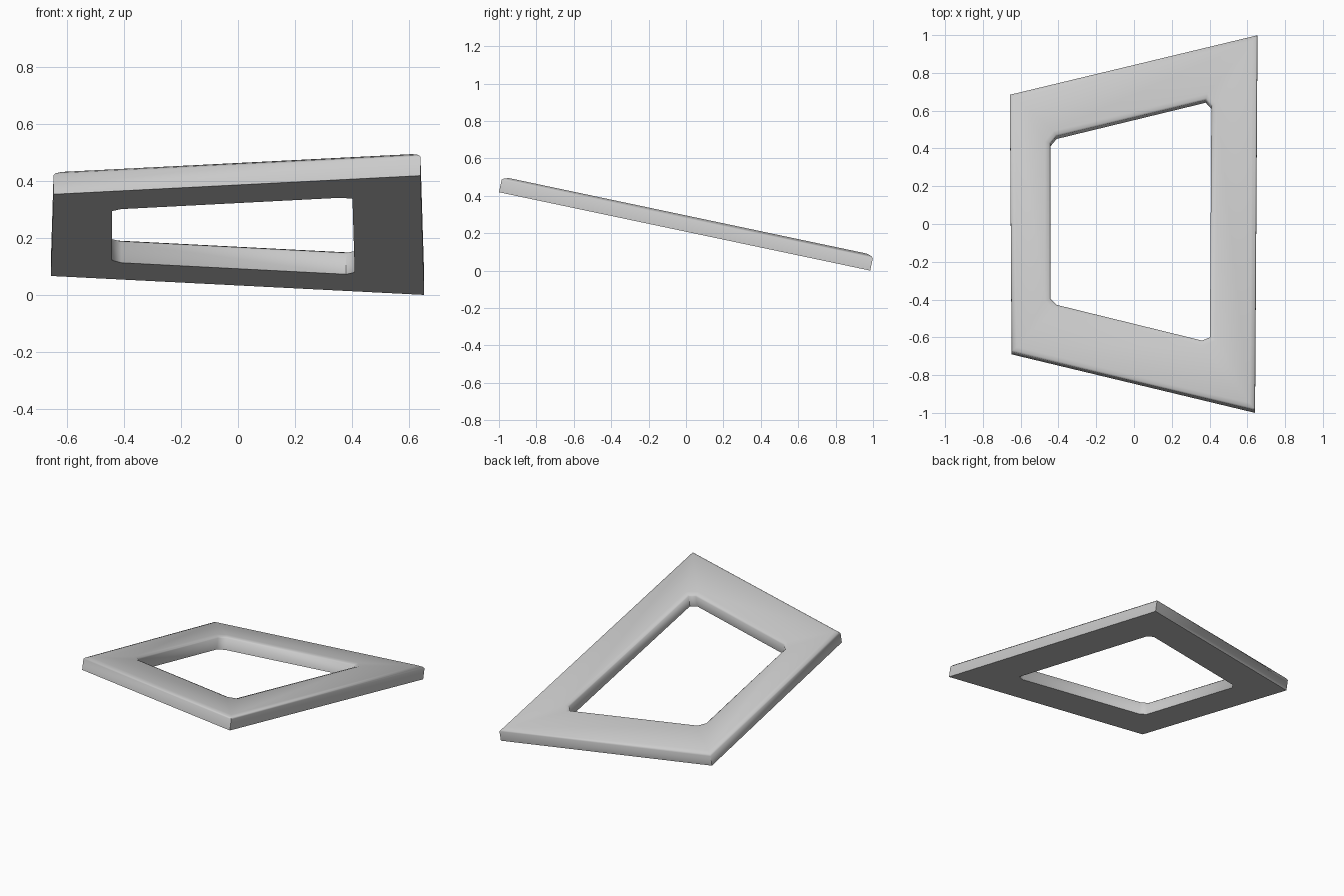
import bpy, bmesh, math
from mathutils import Vector

if "Cube" in bpy.data.objects:
    bpy.data.objects.remove(bpy.data.objects["Cube"])

TAN = 0.211
TILT = math.atan(TAN)
Z0 = 0.985 * TAN

# Outlines of the underside, seen from above, counter-clockwise
outer = [(-0.648, -0.69), (0.641, -1.0), (0.654, 0.985), (-0.657, 0.67)]
inner = [(-0.443, -0.41), (-0.41, -0.443), (0.36, -0.632), (0.402, -0.615),
         (0.41, 0.61), (0.38, 0.642), (-0.41, 0.45), (-0.443, 0.41)]


def offset(pts, d):
    """Mitred offset of a loop; positive d moves inwards."""
    out = []
    for i, p in enumerate(pts):
        p, a, b = Vector(p), Vector(pts[i - 1]), Vector(pts[(i + 1) % len(pts)])
        e1, e2 = (p - a).normalized(), (b - p).normalized()
        n1, n2 = Vector((-e1.y, e1.x)), Vector((-e2.y, e2.x))
        out.append(p + (n1 + n2) * (d / (1 + n1.dot(n2))))
    return out


def ring(bm, pts, h):
    """Loop of vertices at height h above the tilted underside."""
    return [bm.verts.new((x, y + h * math.sin(TILT),
                          Z0 - y * TAN + h * math.cos(TILT))) for x, y in pts]


def strip(bm, a, b):
    """Quads between two loops of equal length."""
    n = len(a)
    for i in range(n):
        j = (i + 1) % n
        bm.faces.new((a[i], a[j], b[j], b[i]))


def face_band(bm, out, inn):
    """Frame face: a quad per side and a triangle at each clipped corner."""
    for k in range(4):
        n = (k + 1) % 4
        bm.faces.new((out[k], out[n], inn[2 * n], inn[2 * k + 1]))
        bm.faces.new((out[k], inn[2 * k + 1], inn[2 * k]))


bm = bmesh.new()
# Outer wall and softened upper rim
o = [ring(bm, offset(outer, d), h) for d, h in ((0, 0), (0, 0.068), (0.008, 0.077), (0.028, 0.085))]
# Inner wall and softened rim around the opening
i = [ring(bm, offset(inner, -d), h) for d, h in ((0, 0), (0, 0.072), (0.008, 0.079), (0.028, 0.085))]
for loops in (o, i):
    for a, b in zip(loops, loops[1:]):
        strip(bm, a, b)
# Top and underside
face_band(bm, o[-1], i[-1])
face_band(bm, o[0], i[0])
bmesh.ops.recalc_face_normals(bm, faces=bm.faces)

mesh = bpy.data.meshes.new("window_frame")
bm.to_mesh(mesh)
bm.free()
frame = bpy.data.objects.new("window_frame", mesh)
bpy.context.collection.objects.link(frame)
bpy.context.view_layer.objects.active = frame
frame.select_set(True)
bpy.ops.object.shade_smooth_by_angle(angle=math.radians(60))
